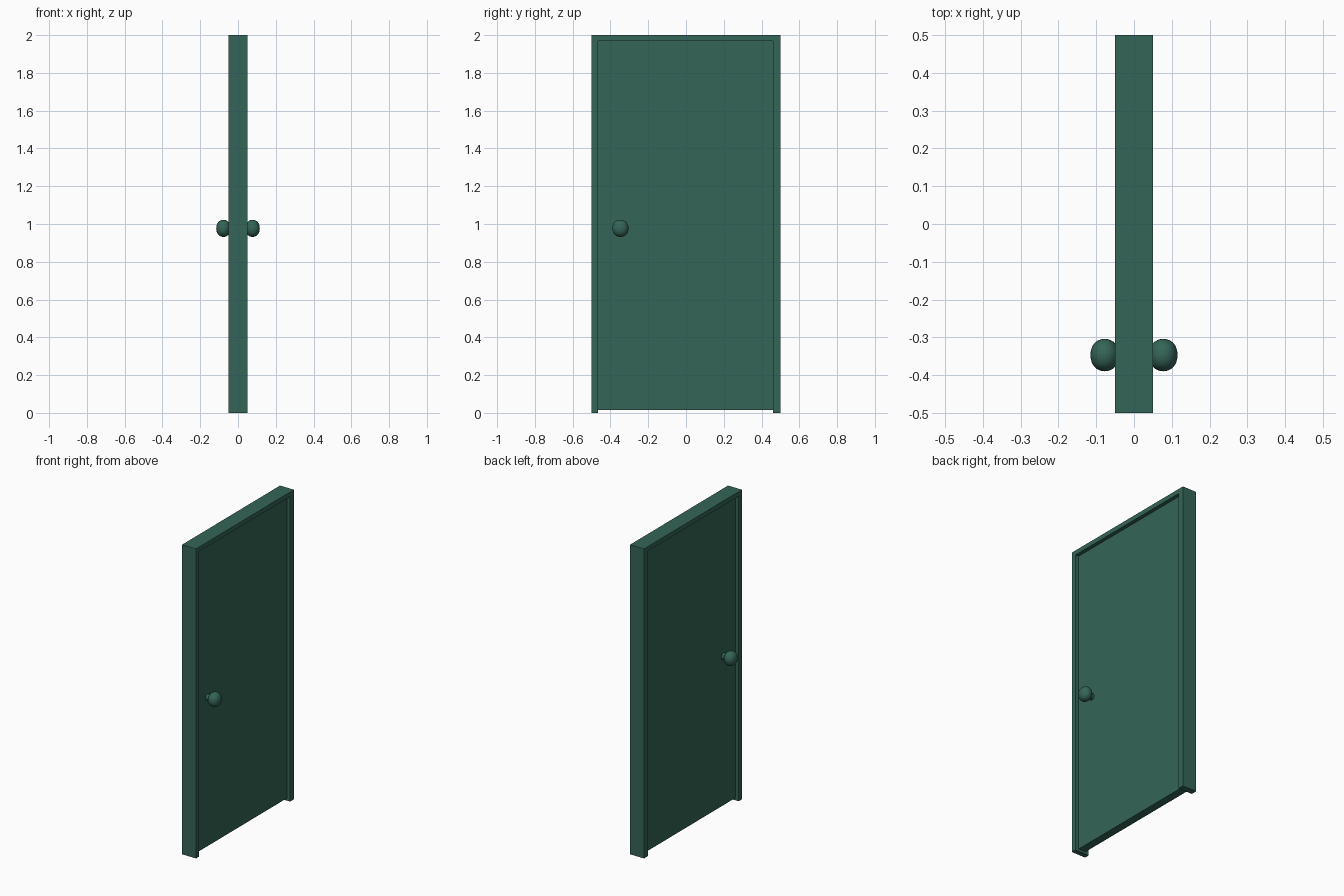
import bpy, bmesh, math
from mathutils import Matrix

if "Cube" in bpy.data.objects:
    bpy.data.objects.remove(bpy.data.objects["Cube"])

green = bpy.data.materials.new("door_green")
green.diffuse_color = (0.035, 0.13, 0.095, 1)
green.use_nodes = True
green.node_tree.nodes["Principled BSDF"].inputs["Base Color"].default_value = green.diffuse_color


def add_object(name, bm):
    mesh = bpy.data.meshes.new(name)
    bmesh.ops.recalc_face_normals(bm, faces=bm.faces)
    bm.to_mesh(mesh)
    bm.free()
    ob = bpy.data.objects.new(name, mesh)
    bpy.context.collection.objects.link(ob)
    mesh.materials.append(green)
    return ob


# Frame: an upside-down U profile, extruded through the wall depth
HALF_DEPTH = 0.05
Y0, Y1, TOP = -0.467, 0.461, 1.97
profile = [(-0.5, 0), (-0.5, 2), (0.5, 2), (0.5, 0),
           (Y1, 0), (Y1, TOP), (Y0, TOP), (Y0, 0)]
bm = bmesh.new()
face = bm.faces.new([bm.verts.new((-HALF_DEPTH, y, z)) for y, z in profile])
ext = bmesh.ops.extrude_face_region(bm, geom=[face])
verts = [g for g in ext["geom"] if isinstance(g, bmesh.types.BMVert)]
bmesh.ops.translate(bm, verts=verts, vec=(2 * HALF_DEPTH, 0, 0))
add_object("door_frame", bm)

# Door leaf: flat slab recessed on both sides, with a gap above the floor
PANEL_HALF = 0.026
BOTTOM = 0.015
bm = bmesh.new()
bmesh.ops.create_cube(bm, size=1, matrix=Matrix.Translation(
    (0, (Y0 + Y1) / 2, (BOTTOM + TOP) / 2)) @ Matrix.Diagonal(
    (2 * PANEL_HALF, Y1 - Y0, TOP - BOTTOM, 1)))
add_object("door_leaf", bm)

# Knobs: rounded-cube grip on a short round neck, one per side
KNOB_Y, KNOB_Z = -0.347, 0.977


def knob(name, side):
    bm = bmesh.new()
    bmesh.ops.create_cube(bm, size=2)
    for v in bm.verts:
        v.co = (v.co.x * 0.045, v.co.y * 0.051, v.co.z * 0.054)
    ob = add_object(name + "_grip", bm)
    ob.location = (side * 0.0775, KNOB_Y, KNOB_Z)
    sub = ob.modifiers.new("round", 'SUBSURF')
    sub.levels = sub.render_levels = 3
    for p in ob.data.polygons:
        p.use_smooth = True

    bm = bmesh.new()
    bmesh.ops.create_cone(bm, cap_ends=True, segments=16,
                          radius1=0.021, radius2=0.021, depth=0.045,
                          matrix=Matrix.Rotation(math.pi / 2, 4, 'Y'))
    ob = add_object(name + "_neck", bm)
    ob.location = (side * 0.043, KNOB_Y, KNOB_Z)
    for p in ob.data.polygons:
        p.use_smooth = len(p.vertices) == 4


for name, side in (("right_knob", 1), ("left_knob", -1)):
    knob(name, side)
